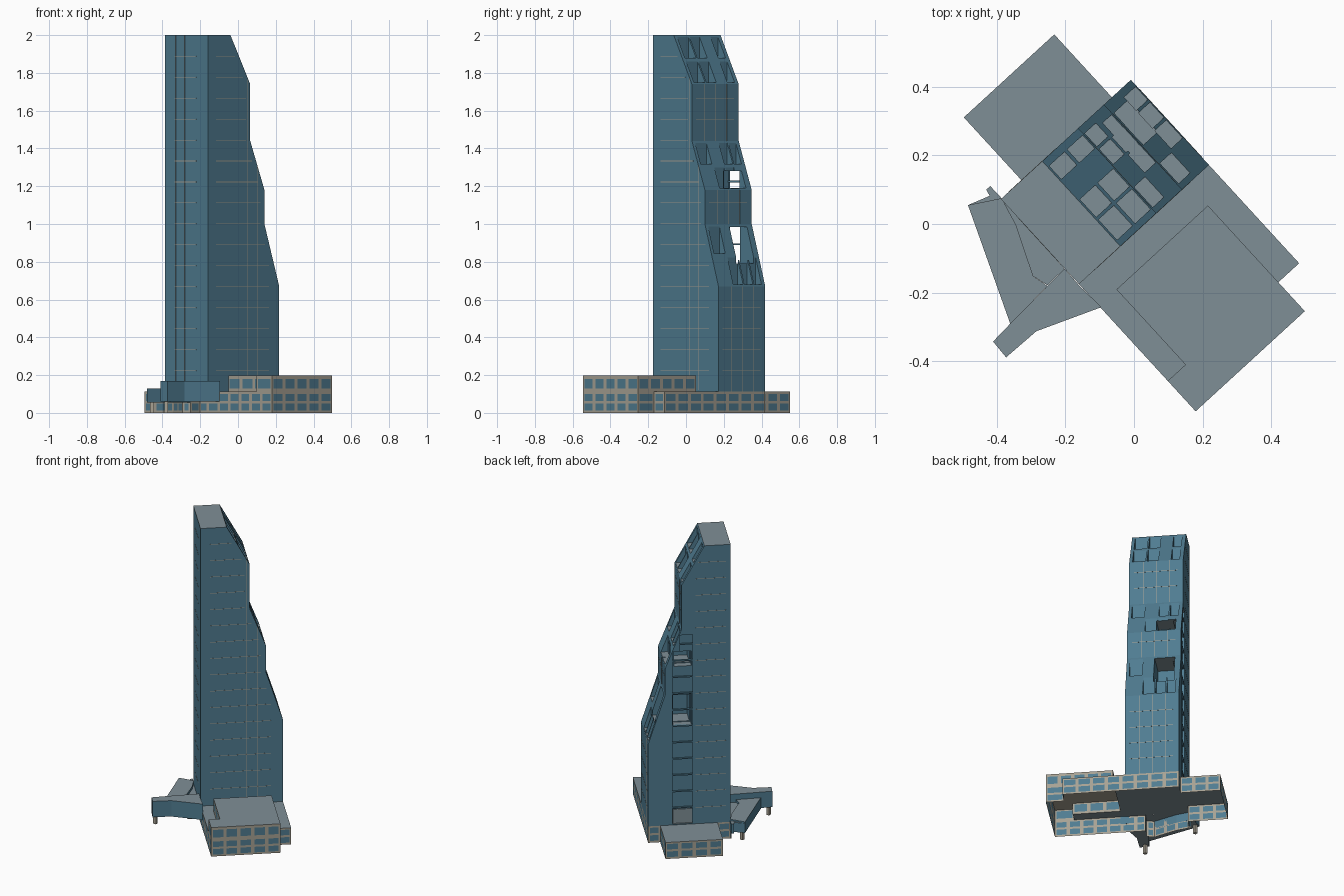
import bpy, bmesh, math
from mathutils import Vector

if "Cube" in bpy.data.objects:
    bpy.data.objects.remove(bpy.data.objects["Cube"])

# Tower-aligned axes: u = long side of the tower, v = short side
U = Vector((0.737, 0.676, 0))
V = Vector((-0.676, 0.737, 0))
ORIGIN = Vector((-0.16, -0.175, 0))


def P(u, v, z):
    return ORIGIN + U * u + V * v + Vector((0, 0, z))


def material(name, r, g, b):
    m = bpy.data.materials.new(name)
    lin = [((c / 255 + 0.055) / 1.055) ** 2.4 for c in (r, g, b)]
    m.diffuse_color = (*lin, 1)
    m.use_nodes = True
    m.node_tree.nodes["Principled BSDF"].inputs["Base Color"].default_value = m.diffuse_color
    return m


GLASS = material("blue_glass", 80, 124, 145)
ROOF = material("grey_roof", 127, 143, 150)
FRAME = material("beige_frame", 168, 162, 148)


def add_extrusion(bm, pts, vec):
    """Closed solid from a planar outline pushed along a vector."""
    n = len(pts)
    a = [bm.verts.new(p) for p in pts]
    b = [bm.verts.new(p + vec) for p in pts]
    faces = [bm.faces.new(a), bm.faces.new(b)]
    faces += [bm.faces.new((a[i], a[(i + 1) % n], b[(i + 1) % n], b[i])) for i in range(n)]
    bmesh.ops.recalc_face_normals(bm, faces=faces)


def add_box(bm, u0, u1, v0, v1, z0, z1):
    add_extrusion(bm, [P(u0, v0, z0), P(u1, v0, z0), P(u1, v1, z0), P(u0, v1, z0)],
                  Vector((0, 0, z1 - z0)))


def paint(mesh):
    """Flat up and down faces become roof grey, the rest keep the side colour."""
    for p in mesh.polygons:
        p.material_index = 1 if abs(p.normal.z) > 0.9 else 0


def finish(name, bm, mats, caps=False):
    mesh = bpy.data.meshes.new(name)
    bm.to_mesh(mesh)
    bm.free()
    for m in mats:
        mesh.materials.append(m)
    if caps:
        paint(mesh)
    obj = bpy.data.objects.new(name, mesh)
    bpy.context.collection.objects.link(obj)
    return obj


def slab(name, pts, z0, z1):
    bm = bmesh.new()
    add_extrusion(bm, [Vector((p[0], p[1], z0)) for p in pts], Vector((0, 0, z1 - z0)))
    return finish(name, bm, (GLASS, ROOF), True)


def local(pts):
    return [P(u, v, 0) for u, v in pts]


# ---------------------------------------------------------------- tower shell
LOW, HIGH = 0.112, 0.197
profile = [(0.513, LOW), (0.513, 0.67), (0.407, 1.0), (0.407, 1.18),
           (0.305, 1.44), (0.305, 1.74), (0.163, 2.0)]
WIDTH = 0.336


def edge(z):
    """Length of the tower along u at height z."""
    for (ua, za), (ub, zb) in zip(profile, profile[1:]):
        if za <= z <= zb:
            return ua + (ub - ua) * (z - za) / (zb - za)
    return profile[-1][0]


bm = bmesh.new()
add_extrusion(bm, [P(u, 0, z) for u, z in [(0, LOW)] + profile + [(0, 2.0)]], V * WIDTH)
tower = finish("tower", bm, (GLASS, ROOF), True)

# Terrace notches stepped into the three sloping fronts
cuts = []
columns = [(0.02, 0.10), (0.11, 0.18), (0.19, 0.25), (0.26, 0.312)]
slopes = [((0.163, 2.0), (0.305, 1.74), [(0, 1, 3), (0, 1, 3)]),
          ((0.305, 1.44), (0.407, 1.18), [(0, 2, 3), (1, 2)]),
          ((0.407, 1.0), (0.513, 0.67), [(0, 2), (1, 2, 3)])]
for (ua, za), (ub, zb), rows in slopes:
    for k, cols in enumerate(rows):
        s = [ua + (ub - ua) * t for t in (k / 2 + 0.04, k / 2 + 0.47)]
        h = [za + (zb - za) * t for t in (k / 2 + 0.04, k / 2 + 0.47)]
        for c in cols:
            cuts.append((s[0], s[1] + 0.004, *columns[c], h[1], h[0] + 0.006))
# Shallow rear balcony strip, and openings running through to the slopes
cuts += [(0.237, 0.362, 0.324, 0.40, 0.118, 1.29),
         (0.237, 0.318, 0.324, 0.40, 1.28, 1.40),
         (0.243, 0.356, 0.28, 0.38, 0.785, 0.99),
         (0.250, 0.468, 0.172, 0.298, 0.79, 0.985),
         (0.243, 0.350, 0.28, 0.38, 1.185, 1.285),
         (0.250, 0.425, 0.176, 0.299, 1.19, 1.28)]

for c in cuts:
    bm = bmesh.new()
    add_box(bm, *c)
    cutter = finish("cutter", bm, (GLASS, ROOF))
    cutter.hide_render = True
    mod = tower.modifiers.new("cut", 'BOOLEAN')
    mod.operation = 'DIFFERENCE'
    mod.solver = 'EXACT'
    mod.object = cutter
    bpy.context.view_layer.objects.active = tower
    bpy.ops.object.modifier_apply(modifier=mod.name)
    bpy.data.objects.remove(cutter)
paint(tower.data)

# Balcony floors in the strip, with a grey panel at its foot
bm = bmesh.new()
for k in range(2, 13):
    z = 0.111 * k
    add_box(bm, 0.237, min(0.362, edge(z + 0.01) - 0.002), 0.318, 0.334, z, z + 0.008)
finish("balcony_floors", bm, (GLASS,))
bm = bmesh.new()
add_box(bm, 0.24, 0.359, 0.32, 0.33, 0.12, 0.215)
finish("balcony_foot_panel", bm, (ROOF,))

# Thin joint lines on the facades
T, W = 0.0008, 0.003
bm = bmesh.new()
for k in range(2, 18):
    z = 0.111 * k
    e = edge(z + W)
    add_box(bm, -T, T, 0.09, 0.26, z, z + W)
    add_box(bm, 0.06, min(0.44, e - 0.03), -T, T, z, z + W)
    add_box(bm, 0.03, min(0.22, e - 0.02), WIDTH - T, WIDTH + T, z, z + W)
    if z < 0.66 or 1.0 < z < 1.17 or 1.45 < z < 1.73:
        add_box(bm, e - T, e + T, 0.03, 0.30, z, z + W)
for v in (0.18, 0.25):
    add_box(bm, -T, T, v, v + W, 0.17, 2.0)
for u, top in ((0.285, 1.77), (0.353, 1.31)):
    add_box(bm, u, u + W, -T, T, 0.12, top)
for v in (0.09, 0.17, 0.25):
    for u, z0, z1 in ((0.513, LOW, 0.67), (0.407, 1.0, 1.18), (0.305, 1.44, 1.74)):
        add_box(bm, u - T, u + T, v, v + W, z0, z1)
finish("facade_lines", bm, (FRAME,))

# ---------------------------------------------------------------- podium
LOW_CUTS = [0, 0.012, 0.05, 0.064, 0.101, LOW]
HIGH_CUTS = [LOW, 0.128, 0.18, HIGH]


def add_wall(bm, a, b, zs):
    """Open wall of frame and window faces; odd cells are glass."""
    d = b - a
    n = max(1, round(d.length / 0.09))
    step, m = 1 / n, 0.0105 / d.length
    ts = [0]
    for k in range(n):
        ts += [k * step + m, (k + 1) * step - m]
    ts.append(1)
    grid = [[bm.verts.new(a + d * t + Vector((0, 0, z))) for t in ts] for z in zs]
    for j in range(len(zs) - 1):
        for i in range(len(ts) - 1):
            f = bm.faces.new((grid[j][i], grid[j][i + 1], grid[j + 1][i + 1], grid[j + 1][i]))
            f.material_index = 1 if i % 2 and j % 2 else 0


def walls(name, pts, zs):
    bm = bmesh.new()
    for a, b in zip(pts, pts[1:]):
        add_wall(bm, a, b, zs)
    return finish(name, bm, (FRAME, GLASS))


def roof(name, pts, z, mat=ROOF):
    bm = bmesh.new()
    bm.faces.new([bm.verts.new(p + Vector((0, 0, z))) for p in pts])
    return finish(name, bm, (mat,))


lobby = [Vector((x, y, 0)) for x, y in
         ((-0.385, 0.072), (-0.343, -0.003), (-0.293, -0.152), (-0.252, -0.178), (-0.202, -0.13))]
upper = local([(0, -0.502), (0.431, -0.502), (0.431, -0.085),
               (0.07, -0.085), (0.07, -0.382), (0, -0.382)])
lower = local([(0, -0.382), (0.07, -0.382), (0.07, -0.085), (0.431, -0.085),
               (0.431, -0.388), (0.513, -0.388), (0.513, 0), (0, 0)])
rear = local([(0.081, 0.336), (0.438, 0.336), (0.438, 0.584), (0.081, 0.584)])
outline = local([(0, -0.502), (0.431, -0.502), (0.431, -0.388), (0.513, -0.388),
                 (0.513, 0.336), (0.438, 0.336), (0.438, 0.584), (0.081, 0.584),
                 (0.081, 0.336), (0, 0.336)])
outline += lobby + local([(0, 0), (0, -0.085), (0, -0.502)])

walls("podium_walls", outline, LOW_CUTS)
walls("upper_podium_walls", upper + upper[:1], HIGH_CUTS)
roof("upper_podium_roof", upper, HIGH)
roof("upper_podium_ceiling", upper, HIGH - 0.008, FRAME)
roof("lower_podium_roof", lower, LOW)
roof("rear_podium_roof", rear, LOW)
roof("lobby_roof", lobby, LOW)

# ---------------------------------------------------------------- entrance wing
slab("front_canopy", [(-0.36, -0.29), (-0.41, -0.342), (-0.372, -0.388), (-0.284, -0.312),
                      (-0.095, -0.242), (-0.16, -0.178), (-0.202, -0.13)], 0.06, 0.168)
slab("side_canopy", [(-0.483, 0.055), (-0.36, -0.29), (-0.252, -0.18), (-0.293, -0.152),
                     (-0.343, -0.003), (-0.385, 0.075)], 0.055, 0.13)
slab("side_canopy_fin", [(-0.483, 0.055), (-0.385, 0.075), (-0.418, 0.11),
                         (-0.43, 0.1), (-0.42, 0.082)], 0.055, 0.12)

# Support posts under the canopy tips
bm = bmesh.new()
for x, y in ((-0.38, -0.345), (-0.455, 0.045)):
    pts = [Vector((x + 0.01 * sx, y + 0.01 * sy, 0))
           for sx, sy in ((-1, -1), (1, -1), (1, 1), (-1, 1))]
    add_extrusion(bm, pts, Vector((0, 0, 0.062)))
finish("canopy_posts", bm, (FRAME,))
